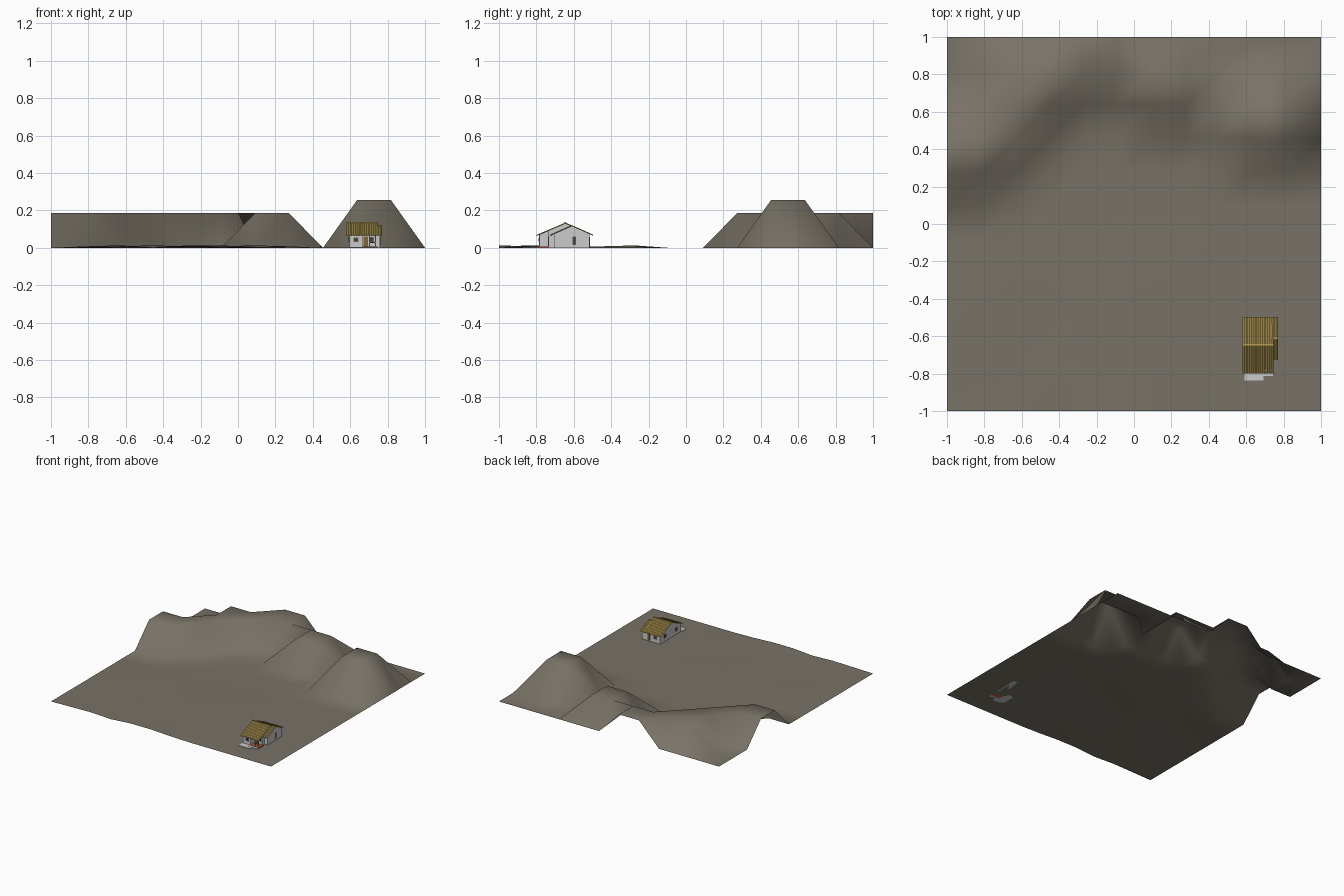
import bpy, bmesh, random

if "Cube" in bpy.data.objects:
    bpy.data.objects.remove(bpy.data.objects["Cube"])
random.seed(4)


def material(name, rgb):
    m = bpy.data.materials.new(name)
    m.diffuse_color = (*rgb, 1)
    m.use_nodes = True
    m.node_tree.nodes["Principled BSDF"].inputs["Base Color"].default_value = m.diffuse_color
    return m


EARTH = material("earth", (0.19, 0.17, 0.135))
STRAW = material("straw_tile", (0.48, 0.34, 0.09))
WOOD = material("wood", (0.22, 0.13, 0.04))
GLASS = material("dark_glass", (0.05, 0.06, 0.07))
BRICK = material("brick", (0.5, 0.12, 0.06))


def finish(name, bm, mat=None):
    bmesh.ops.recalc_face_normals(bm, faces=bm.faces)
    me = bpy.data.meshes.new(name)
    bm.to_mesh(me)
    bm.free()
    ob = bpy.data.objects.new(name, me)
    bpy.context.collection.objects.link(ob)
    if mat:
        me.materials.append(mat)
    return ob


def box(name, x0, x1, y0, y1, z0, z1, mat=None):
    bm = bmesh.new()
    bmesh.ops.create_cube(bm, size=1)
    for v in bm.verts:
        v.co.x = (x0 + x1) / 2 + v.co.x * (x1 - x0)
        v.co.y = (y0 + y1) / 2 + v.co.y * (y1 - y0)
        v.co.z = (z0 + z1) / 2 + v.co.z * (z1 - z0)
    return finish(name, bm, mat)


# Terrain: 12 x 12 points, hill points given as row: columns
N = 11
HILLS = {7: (0, 1), 8: (0, 1, 2), 9: (2, 3, 6, 7), 10: (2, 3, 4, 5, 6, 7), 11: (4, 5)}
PEAK = {8: (9, 10), 9: (9, 10)}
bm = bmesh.new()
grid = []
for j in range(N + 1):
    row = []
    for i in range(N + 1):
        z = 0.0
        if i in HILLS.get(j, ()):
            z = 0.185
        elif i in PEAK.get(j, ()):
            z = 0.255
        elif j < 5 and i not in (0, 8, 9, 10, 11):
            z = random.choice((0, 0.004, 0.008, 0.013))
        row.append(bm.verts.new((-1 + 2 * i / N, -1 + 2 * j / N, z)))
    grid.append(row)
for j in range(N):
    for i in range(N):
        bm.faces.new((grid[j][i], grid[j][i + 1], grid[j + 1][i + 1], grid[j + 1][i]))
terrain = finish("terrain", bm, EARTH)
for p in terrain.data.polygons:
    p.use_smooth = True


# House walls: gabled blocks running along x
def gable_wall(name, x0, x1, y0, y1, ridge_y, ridge_z):
    top = lambda y: ridge_z - abs(y - ridge_y) * 0.44
    profile = [(y0, 0), (y1, 0), (y1, top(y1)), (ridge_y, ridge_z), (y0, top(y0))]
    bm = bmesh.new()
    f = bm.faces.new([bm.verts.new((x0, y, z)) for y, z in profile])
    ext = bmesh.ops.extrude_face_region(bm, geom=[f])["geom"]
    bmesh.ops.translate(bm, verts=[v for v in ext if isinstance(v, bmesh.types.BMVert)],
                        vec=(x1 - x0, 0, 0))
    finish(name, bm)


gable_wall("left_room", 0.595, 0.665, -0.785, -0.515, -0.645, 0.13)
gable_wall("middle_room", 0.665, 0.735, -0.735, -0.515, -0.645, 0.13)
gable_wall("right_room", 0.735, 0.76, -0.705, -0.515, -0.61, 0.115)


# Ribbed tile roof slopes
def roof_slope(name, x0, x1, eave, ridge, ribs):
    bm = bmesh.new()
    prev = None
    for k in range(2 * ribs + 1):
        x = x0 + (x1 - x0) * k / (2 * ribs)
        dz = 0.003 * (k % 2)
        cur = [bm.verts.new((x, y, z + dz)) for y, z in (eave, ridge)]
        if prev:
            bm.faces.new((prev[0], cur[0], cur[1], prev[1]))
        prev = cur
    ob = finish(name, bm, STRAW)
    s = ob.modifiers.new("thickness", "SOLIDIFY")
    s.thickness = 0.003


roof_slope("main_roof_front", 0.58, 0.745, (-0.80, 0.066), (-0.645, 0.132), 12)
roof_slope("main_roof_back", 0.58, 0.745, (-0.497, 0.068), (-0.645, 0.132), 12)
roof_slope("side_roof_front", 0.735, 0.77, (-0.725, 0.067), (-0.61, 0.118), 3)
roof_slope("side_roof_back", 0.735, 0.77, (-0.497, 0.068), (-0.61, 0.118), 3)
box("ridge_cap", 0.58, 0.745, -0.649, -0.641, 0.13, 0.137, STRAW)
box("side_ridge_cap", 0.745, 0.77, -0.614, -0.606, 0.116, 0.122, STRAW)

# Porch, steps and paving
box("porch_floor", 0.665, 0.745, -0.79, -0.735, 0.0, 0.008, BRICK)
box("porch_step", 0.66, 0.742, -0.812, -0.79, 0.0, 0.005)
box("front_paving", 0.59, 0.692, -0.837, -0.785, 0.0, 0.004)
for x in (0.70, 0.733):
    box("porch_post", x, x + 0.005, -0.785, -0.78, 0.0, 0.074)
box("porch_rail", 0.70, 0.738, -0.784, -0.781, 0.026, 0.03, WOOD)


# Doors and windows: framed panels set on the walls
def opening(name, axis, at, c, w, z0, z1, panel):
    for part, d, m, mat in (("frame", 0.002, 0.0, WOOD), ("panel", 0.003, 0.003, panel)):
        a, b = c - w / 2 + m, c + w / 2 - m
        if axis == "y":
            box(name + "_" + part, a, b, at - d, at + d, z0 + m, z1 - m, mat)
        else:
            box(name + "_" + part, at - d, at + d, a, b, z0 + m, z1 - m, mat)


opening("front_window", "y", -0.785, 0.63, 0.026, 0.03, 0.056, GLASS)
opening("front_door", "y", -0.735, 0.683, 0.024, 0.008, 0.062, WOOD)
opening("porch_window", "y", -0.735, 0.715, 0.022, 0.03, 0.058, GLASS)
opening("right_door", "x", 0.76, -0.597, 0.02, 0.015, 0.06, GLASS)
for y in (-0.72, -0.58):
    opening("left_window", "x", 0.595, y, 0.03, 0.028, 0.058, GLASS)
opening("back_door", "y", -0.515, 0.70, 0.022, 0.005, 0.058, WOOD)
opening("back_window", "y", -0.515, 0.64, 0.03, 0.028, 0.056, GLASS)
